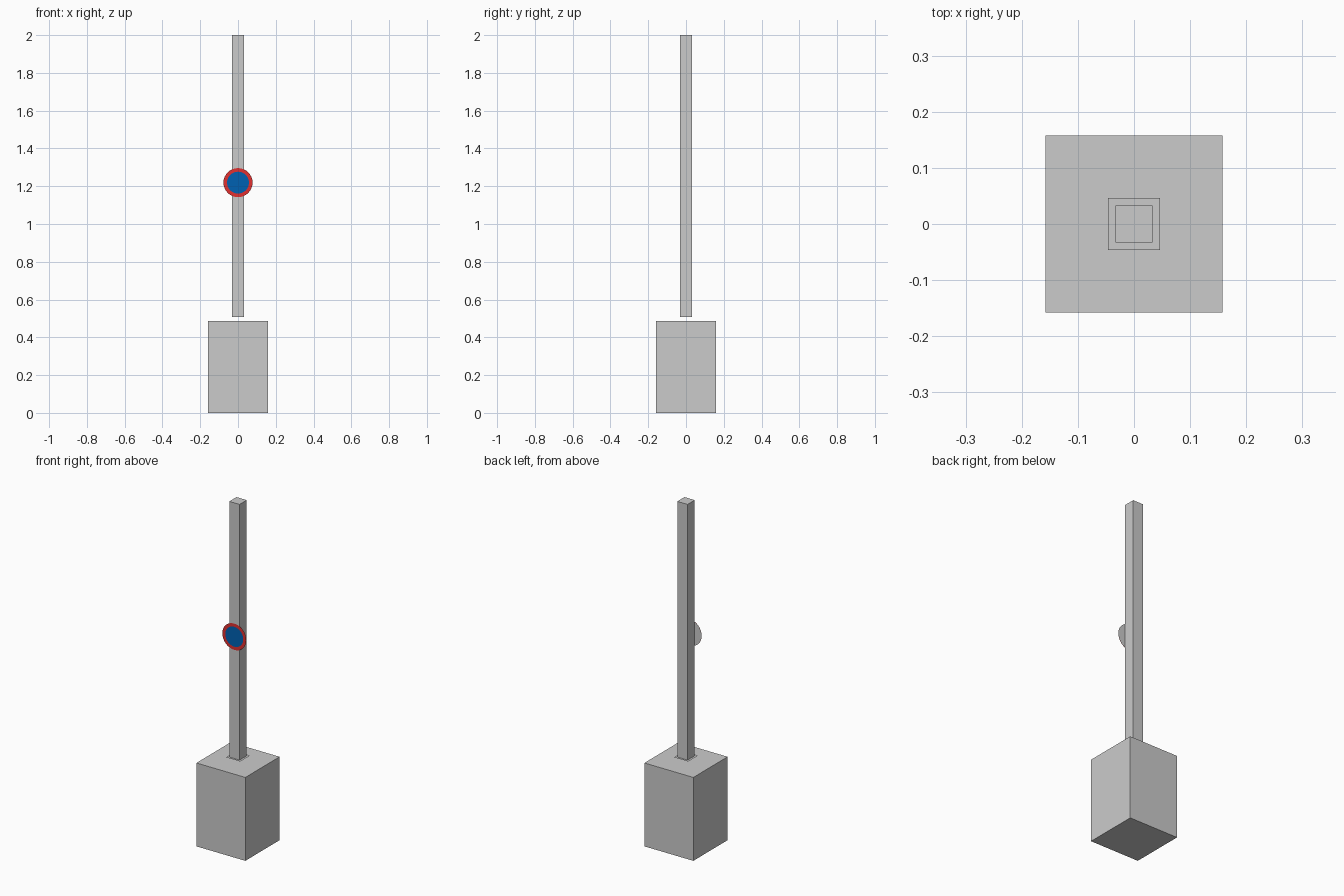
import bpy, bmesh, math
from mathutils import Matrix

if "Cube" in bpy.data.objects:
    bpy.data.objects.remove(bpy.data.objects["Cube"])


def material(name, color):
    m = bpy.data.materials.new(name)
    m.diffuse_color = color
    m.use_nodes = True
    m.node_tree.nodes["Principled BSDF"].inputs["Base Color"].default_value = m.diffuse_color
    return m


def finish(name, bm, mat=None):
    mesh = bpy.data.meshes.new(name)
    bm.to_mesh(mesh)
    bm.free()
    ob = bpy.data.objects.new(name, mesh)
    bpy.context.collection.objects.link(ob)
    if mat:
        mesh.materials.append(mat)
    return ob


def square_block(name, half, z0, z1):
    bm = bmesh.new()
    bmesh.ops.create_cube(bm, size=1, matrix=Matrix.Translation((0, 0, (z0 + z1) / 2))
                          @ Matrix.Diagonal((2 * half, 2 * half, z1 - z0, 1)))
    return finish(name, bm)


def disc(name, radius, y, mat=None, inner=0, back=False, sides=32):
    """Flat disc or ring at depth y, facing the front (or the back)."""
    bm = bmesh.new()

    def circle(r):
        return [bm.verts.new((r * math.cos(2 * math.pi * i / sides), y,
                              SIGN_Z + r * math.sin(2 * math.pi * i / sides)))
                for i in range(sides)]
    outer = circle(radius)
    if inner:
        hole = circle(inner)
        for i in range(sides):
            j = (i + 1) % sides
            bm.faces.new((outer[i], outer[j], hole[j], hole[i]))
    else:
        bm.faces.new(outer[::-1] if back else outer)
    return finish(name, bm, mat)


SIGN_Z = 1.219
HALF_POST = 0.033
red = material("red", (0.75, 0.03, 0.03, 1))
blue = material("blue", (0.0, 0.12, 0.45, 1))

# Concrete footing and square post
square_block("footing", 0.158, 0, 0.487)
square_block("post", HALF_POST, 0.507, 2.0)

# Thin flange sheet under the post
bm = bmesh.new()
bmesh.ops.create_grid(bm, x_segments=1, y_segments=1, size=0.046,
                      matrix=Matrix.Translation((0, 0, 0.507)))
finish("flange", bm)

# Round sign: grey back, red rim, blue centre
disc("sign_back", 0.077, -HALF_POST - 0.0005, back=True)
disc("sign_rim", 0.077, -HALF_POST - 0.0015, red, inner=0.058)
disc("sign_centre", 0.058, -HALF_POST - 0.0015, blue)
